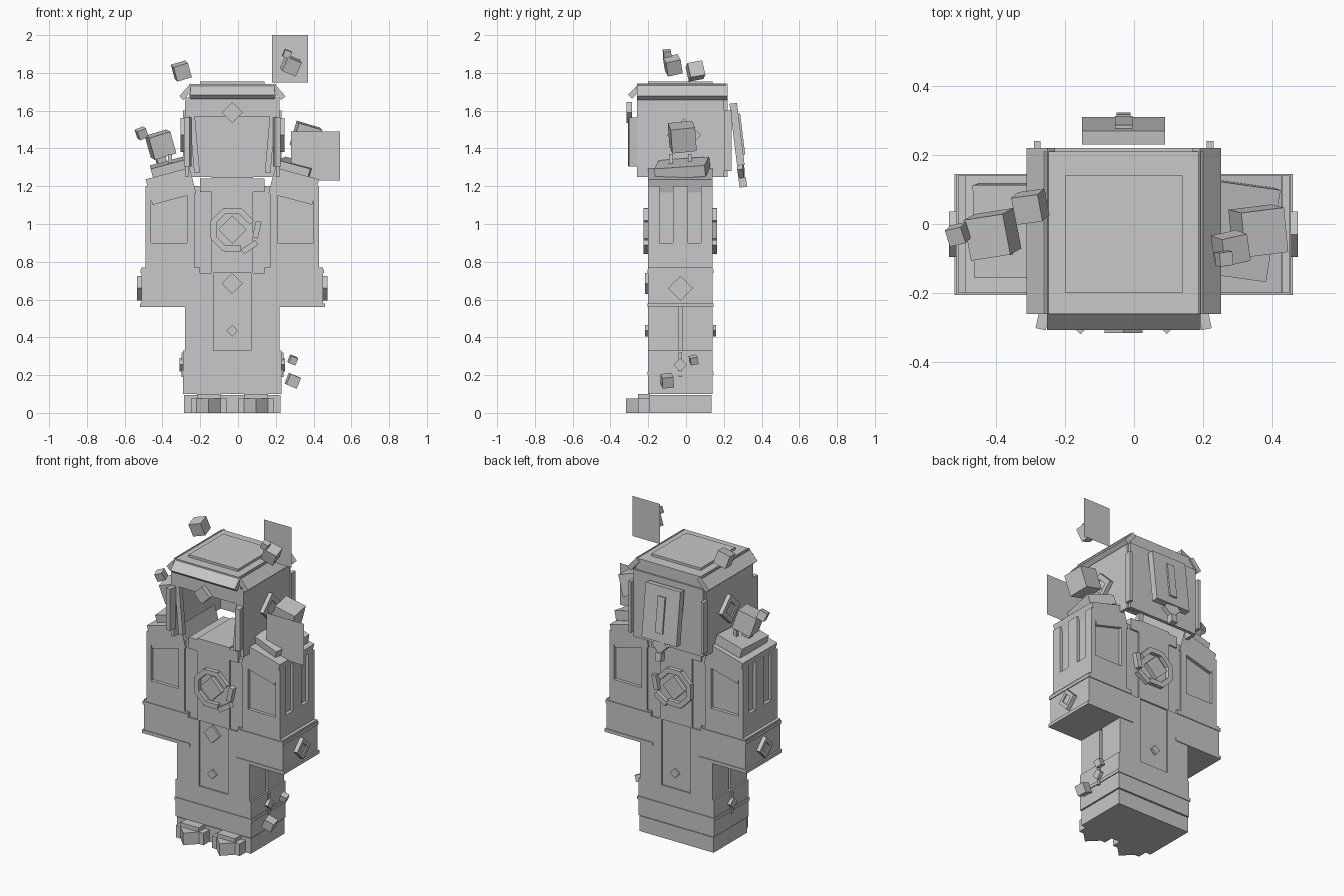
import bpy
import random
from math import radians, pi, sin, cos, sqrt, copysign
from mathutils import Euler, Vector

if "Cube" in bpy.data.objects:
    bpy.data.objects.remove(bpy.data.objects["Cube"], do_unlink=True)

stone = (.58, .58, .58, 1)
grey = bpy.data.materials.new("stone_grey")
grey.use_nodes = True
grey.diffuse_color = stone
grey.node_tree.nodes["Principled BSDF"].inputs["Base Color"].default_value = stone

# Heights from the ground up
ground, ankle, instep, boot_top, hip = 0, .1, .21, .33, .57
belt, cuff_top, elbow, shoulder, chin = .74, .77, .9, 1.2, 1.25
brow, eaves, roof = 1.57, 1.67, 1.74

# Half widths and half depths
panel, leg, arm_inner, arm_outer, cuff_outer = .11, .25, .2, .45, .48
depth, head = .16, .24
lip, thick = .01, .03

# The figure's axis sits slightly off the origin
axis = Vector((-thick, -thick, ground))
sides = {"left": 1, "right": -1}
faces = {"front": -1, "back": 1}


def block(name, centre, size, rot=Vector()):
    """Box by centre and size, turned by degrees, relative to the axis."""
    bpy.ops.mesh.primitive_cube_add(size=1)
    ob = bpy.context.object
    ob.name = name
    turn = Euler([radians(angle) for angle in rot]).to_matrix()
    for vert in ob.data.vertices:
        corner = Vector(a * b for a, b in zip(vert.co, size))
        vert.co = turn @ corner + Vector(centre) + axis
    ob.data.materials.append(grey)


def span(name, x, y, z):
    """Box by its two limits on each axis."""
    limits = (x, y, z)
    block(name, [sum(pair) / 2 for pair in limits], [abs(pair[1] - pair[0]) for pair in limits])


def core(name, half_x, half_y, bottom, top):
    """Box centred on the axis."""
    span(name, (-half_x, half_x), (-half_y, half_y), (bottom, top))


def limb(name, inner, outer, half_y, bottom, top):
    """Box on each side, mirrored."""
    for side, s in sides.items():
        span(f"{side}_{name}", (s * inner, s * outer), (-half_y, half_y), (bottom, top))


def plates(name, inner, outer, near, far, bottom, top):
    """Box on each side of both front and back."""
    for side, s in sides.items():
        for face, f in faces.items():
            span(f"{face}_{side}_{name}", (s * inner, s * outer), (f * near, f * far), (bottom, top))


def gem(name, centre, radius, thickness):
    """Diamond facing forward."""
    edge = radius * sqrt(2)
    block(name, centre, (edge, thickness, edge), (0, 45, 0))


def side_gem(name, centre, radius, thickness):
    """Diamond facing sideways."""
    edge = radius * sqrt(2)
    block(name, centre, (thickness, edge, edge), (45, 0, 0))


def framed_gem(name, centre, radius):
    """Sideways diamond frame around a smaller stone."""
    bar = radius / 3
    reach = radius / sqrt(2) - bar / 2
    for quarter in range(4):
        angle = (quarter + .5) * pi / 2
        offset = Vector((0, cos(angle), sin(angle))) * reach
        block(name + "_frame", Vector(centre) + offset, (thick, bar, radius * sqrt(2)),
              (45 + quarter * 90, 0, 0))
    side_gem(name + "_stone", centre, radius * .6, thick / 2)


def card(name, centre, width, height):
    """Thin sheet facing the front."""
    bpy.ops.mesh.primitive_plane_add(size=1)
    ob = bpy.context.object
    ob.name = name
    for vert in ob.data.vertices:
        vert.co = Vector((vert.co.x * width, 0, vert.co.y * height)) + Vector(centre)
    ob.data.materials.append(grey)


# Torso with raised centre panel and a collar under the helmet
core("torso", leg - thick, depth, hip, shoulder)
core("centre_panel", panel, depth + lip, belt, chin)
core("collar", depth + lip, depth + lip, shoulder - thick, chin - lip)
gem("belt_stone", (0, -depth - lip * 2, belt - .055), .055, thick / 2)

# Octagonal ring with a stone on chest and back, two segments slipped loose
chest = .97
for face, f in faces.items():
    y = f * (depth + lip * 2)
    for segment in range(8):
        slip = thick if segment in (0, 7) else 0
        angle = segment * pi / 4
        reach = .1 + slip
        block(f"{face}_ring", (reach * cos(angle), y, chest + reach * sin(angle)),
              (thick, thick, .09), (0, -45 * segment + slip * 400, 0))
    gem(f"{face}_stone", (0, y, chest), .075, thick)
    gem(f"{face}_skirt_stone", (0, y, .435), thick, thick / 2)

# Legs with plates leaving a sunken skirt and a side groove
core("legs", leg - thick, depth, boot_top, belt)
plates("leg_plate", panel - lip, leg, lip, depth + lip, boot_top, hip)
plates("hip_plate", panel - lip, arm_inner, depth, depth + lip, hip, belt)

# Boots with a band, straps and pointed toes
core("boot_upper", leg + lip, depth + lip, instep, boot_top)
core("boot_lower", leg + lip, depth + lip, ankle, instep - lip)
core("boot_band", leg + lip * 1.5, depth + lip * 1.5, instep - lip, instep + lip)
core("sole", leg + lip / 2, depth + lip / 2, ground, ankle - lip / 2)
limb("boot_strap", leg, leg + lip * 2, lip, instep - lip * 2, boot_top - lip)
toe_x, toe_y, toe_top = leg / 2, -.225, .075
for side, s in sides.items():
    side_gem(f"{side}_boot_stone", (s * (leg + lip * 2), 0, .255), .035, lip * 2)
    span(f"{side}_toe", (s * thick, s * (leg - thick)), (toe_y, -depth), (ground, toe_top))
    block(f"{side}_toe_point", (s * toe_x, toe_y, toe_top / 2), (.09, .09, toe_top), (0, 0, 45))
    span(f"{side}_toe_cap", (s * toe_x / 2, s * toe_x * 1.5), (toe_y, -depth), (toe_top, ankle))

# Arms with posts, inset panels and a centre strip
limb("arm", arm_inner, arm_outer - lip, depth - lip, belt, shoulder)
limb("arm_lower_layer", arm_inner, arm_outer + lip, depth + lip, belt, elbow)
limb("arm_strip", arm_inner, arm_outer + lip, depth / 4, belt, shoulder)
plates("arm_inner_post", arm_inner, leg - lip, panel, depth + lip, belt, shoulder)
plates("arm_outer_post", arm_outer - lip * 2, arm_outer + lip, panel, depth + lip, belt, shoulder)

# Cuffs with a rim above and below
limb("cuff", depth + lip, cuff_outer, depth + lip, hip, cuff_top)
limb("cuff_lower_rim", depth, cuff_outer + lip, depth + lip * 1.5, hip - lip, hip + lip)
limb("cuff_upper_rim", depth + lip, cuff_outer + lip / 2, depth + lip * 1.5,
     cuff_top - thick, cuff_top - lip)

# Drooping shoulder guards, each carrying a tilted slab on pegs
droop = 15
for side, s in sides.items():
    framed_gem(f"{side}_cuff", (s * (cuff_outer + lip), 0, .66), .066)
    block(f"{side}_pauldron", (s * .325, 0, shoulder), (.24, .34, .14), (0, s * droop, 0))
    block(f"{side}_shoulder_slab", (s * .34, lip, chin + thick * 1.5), (.18, .27, .06),
          (4, s * droop, -8 if s > 0 else 0))
    for f in faces.values():
        block(f"{side}_shoulder_peg", (s * .33, f * .05, chin + .09), (lip * 2, lip * 2, .06))

# Helmet shell, open at the front and below
limb("helmet_side", head - lip, head + lip, head - lip, chin, eaves)
span("helmet_back", (-head, head), (head - lip, head + lip), (chin, eaves))
span("helmet_roof", (-head + lip, head - lip), (-head + lip, head), (eaves, roof))
core("helmet_crown", .17, .17, roof, roof + .015)
span("helmet_brow", (-head, head), (-head + lip, -arm_inner), (brow, brow + .06))
span("helmet_forehead", (-head, head), (-head + lip, -arm_inner), (brow, eaves))
block("front_visor", (0, -head, eaves + thick), (head * 1.85, .075, thick), (45, 0, 0))
gem("brow_stone", (0, -head - thick, brow + lip * 2), .055, thick)
for side, s in sides.items():
    span(f"{side}_back_edge", (s * head, s * (head + lip * 2)), (head - lip, head + thick),
         (chin + thick, brow + thick))
    block(f"{side}_roof_board", (s * head, lip, eaves + thick), (.09, head * 2, thick), (0, s * 48, 0))
    block(f"{side}_cheek_guard", (s * (head - lip / 2), -head - lip, 1.435),
          (thick, .05, .26), (0, 0, s * 12))
    block(f"{side}_cheek_inner", (s * arm_inner, -head + thick, 1.42), (thick, thick, .3), (0, s * 5, 0))
    framed_gem(f"{side}_temple", (s * (head + lip * 2), lip * 2, 1.47), .09)

# Slanted panel trailing behind the helmet
lean, back = 7, .3
block("back_panel", (0, back, 1.475), (head, .04, .33), (lean, 0, 0))
block("back_panel_strip", (0, back + lip * 2, 1.475), (.05, lip * 2, .22), (lean, 0, 0))
block("back_panel_tail", (0, back + lip * 2, 1.29), (.08, thick, .08), (lean, 45, 0))
block("back_panel_tip", (0, back + thick, chin - thick), (.04, .04, .05), (lean, 0, 0))

# Loose cubes floating about the shoulders, head and boots, leaning outward
random.seed(4)
cubes = [
    ((-.38, 0, 1.42), .12), ((-.38, 0, 1.35), .05), ((-cuff_outer, 0, 1.48), .05),
    ((-.27, .08, 1.81), .08), ((.39, lip, 1.46), .13), ((.31, -.04, 1.84), .08),
    ((.29, -.07, 1.9), .04), ((.32, .07, .28), .04), ((.32, -.07, .17), .06),
]
for centre, edge in cubes:
    lean_out = copysign(random.uniform(droop, droop * 1.5), centre[0])
    tilt = (random.uniform(5, droop), lean_out, random.uniform(5, droop))
    block("floating_cube", centre, (edge, edge, edge), tilt)

# Thin floating cards
card("upper_card", (.275, 0, 1.875), .19, .25)
card("lower_card", (.41, -.12, 1.36), .26, .26)
